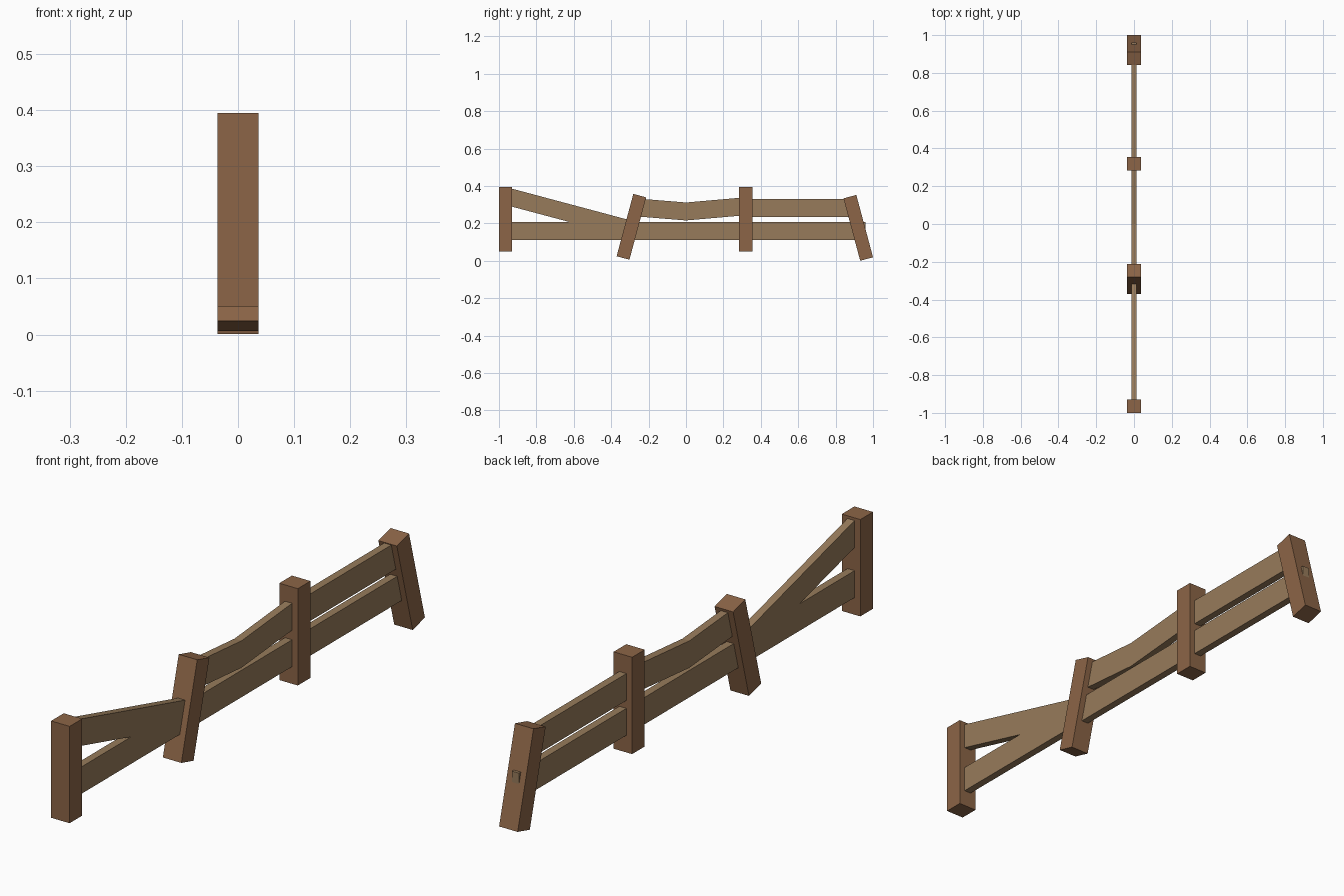
import bpy, bmesh
from math import radians
from mathutils import Matrix

if "Cube" in bpy.data.objects:
    bpy.data.objects.remove(bpy.data.objects["Cube"])


def material(name, color):
    m = bpy.data.materials.new(name)
    m.diffuse_color = (*color, 1)
    m.use_nodes = True
    m.node_tree.nodes["Principled BSDF"].inputs["Base Color"].default_value = m.diffuse_color
    return m


post_wood = material("post_wood", (0.262, 0.130, 0.063))
rail_wood = material("rail_wood", (0.310, 0.198, 0.104))


def finish(name, bm, mat):
    bmesh.ops.recalc_face_normals(bm, faces=bm.faces[:])
    me = bpy.data.meshes.new(name)
    bm.to_mesh(me)
    bm.free()
    me.materials.append(mat)
    ob = bpy.data.objects.new(name, me)
    bpy.context.collection.objects.link(ob)
    return ob


def post(name, y, z, lean=0):
    bm = bmesh.new()
    bmesh.ops.create_cube(bm, size=1, matrix=Matrix.Diagonal((0.073, 0.071, 0.345, 1)))
    ob = finish(name, bm, post_wood)
    ob.location = (0, y, z)
    ob.rotation_euler.x = radians(lean)


def rail(name, top_line, height=0.096, half=0.014):
    # Plank following a top edge given as (y, z) points
    outline = top_line + [(y, z - height) for y, z in reversed(top_line)]
    bm = bmesh.new()
    n = len(top_line)
    left = [bm.verts.new((-half, y, z)) for y, z in outline]
    right = [bm.verts.new((half, y, z)) for y, z in outline]
    for i in range(n - 1):
        j = 2 * n - 1 - i
        bm.faces.new((left[i], left[i + 1], left[j - 1], left[j]))
        bm.faces.new((right[j], right[j - 1], right[i + 1], right[i]))
    for i in range(2 * n):
        k = (i + 1) % (2 * n)
        bm.faces.new((left[i], right[i], right[k], left[k]))
    finish(name, bm, rail_wood)


# Posts: two upright, two leaning
post("end_post_upright", -0.9645, 0.2225)
post("middle_post_leaning", -0.292, 0.182, -15)
post("middle_post_upright", 0.32, 0.2225)
post("end_post_leaning", 0.921, 0.1765, 15)

# Long lower rail, its end poking through the last post
rail("lower_rail", [(-0.96, 0.207), (0.96, 0.207)])

# Upper rails: fallen, sagging and level
rail("upper_rail_fallen", [(-0.95, 0.391), (-0.295, 0.216)])
rail("upper_rail_sagging", [(-0.27, 0.334), (0, 0.312), (0.32, 0.34)])
rail("upper_rail_level", [(0.32, 0.331), (0.88, 0.331)])
